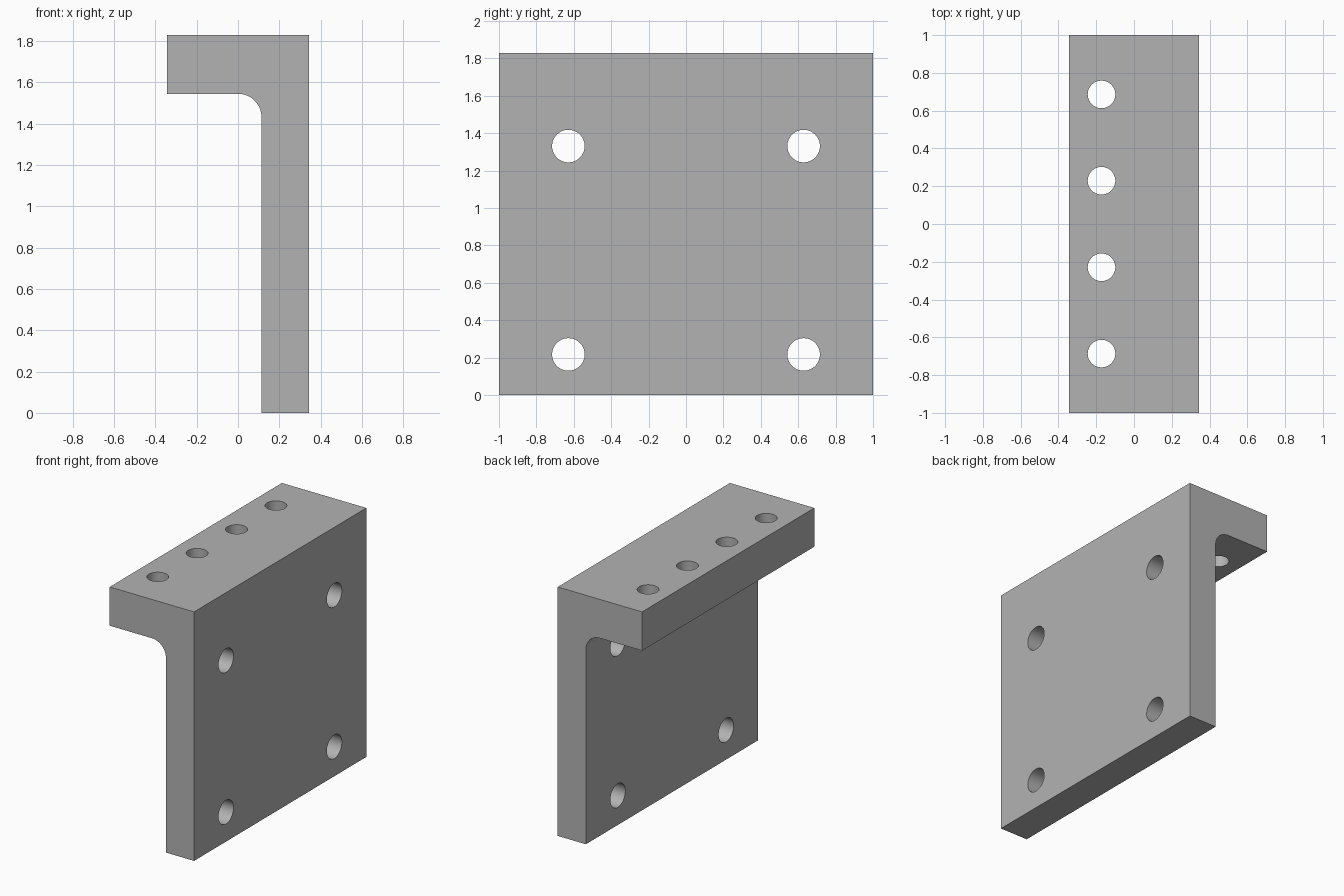
import bpy
import bmesh
from math import cos, sin, pi
from mathutils import Matrix, Vector

default = bpy.data.objects.get("Cube")
if default:
    bpy.data.objects.remove(default, do_unlink=True)

# Main dimensions
HALF_W, HALF_L, HEIGHT = 0.343, 1.0, 1.83
WALL_X, FLANGE_Z, FILLET = 0.114, 1.545, 0.114
FILLET_STEPS, BORE_SIDES = 16, 64

grey = bpy.data.materials.new("plain grey")
grey.use_nodes = True
colour = (0.45, 0.45, 0.45, 1)
grey.diffuse_color = colour
grey.node_tree.nodes["Principled BSDF"].inputs["Base Color"].default_value = colour


def make_object(name, bm):
    bmesh.ops.recalc_face_normals(bm, faces=bm.faces)
    mesh = bpy.data.meshes.new(name)
    bm.to_mesh(mesh)
    bm.free()
    obj = bpy.data.objects.new(name, mesh)
    bpy.context.collection.objects.link(obj)
    mesh.materials.append(grey)
    return obj


# Bracket: L-shaped profile with an inner fillet, extruded along y
profile = [(WALL_X, 0), (HALF_W, 0), (HALF_W, HEIGHT), (-HALF_W, HEIGHT), (-HALF_W, FLANGE_Z)]
for i in range(FILLET_STEPS + 1):
    a = pi / 2 * (1 - i / FILLET_STEPS)
    profile.append((WALL_X - FILLET + FILLET * cos(a), FLANGE_Z - FILLET + FILLET * sin(a)))
bm = bmesh.new()
face = bm.faces.new([bm.verts.new((x, -HALF_L, z)) for x, z in profile])
ext = bmesh.ops.extrude_face_region(bm, geom=[face])
bmesh.ops.translate(bm, vec=(0, 2 * HALF_L, 0),
                    verts=[v for v in ext["geom"] if isinstance(v, bmesh.types.BMVert)])
bracket = make_object("bracket", bm)

# Cutters for the bolt holes
bm = bmesh.new()


def add_bore(centre, radius, depth, along_x=False):
    turn = Matrix.Rotation(pi / 2 if along_x else 0, 4, "Y")
    bmesh.ops.create_cone(bm, cap_ends=True, segments=BORE_SIDES, radius1=radius,
                          radius2=radius, depth=depth,
                          matrix=Matrix.Translation(Vector(centre)) @ turn)


for side in (-1, 1):
    for z in (0.217, 1.331):
        add_bore((0.228, side * 0.629, z), 0.087, 0.4, along_x=True)
    for y in (0.229, 0.686):
        add_bore((-0.172, side * y, 1.69), 0.073, 0.5)
cutter = make_object("hole_cutter", bm)
cutter.hide_render = True

cut = bracket.modifiers.new("bolt holes", "BOOLEAN")
cut.operation = "DIFFERENCE"
cut.solver = "EXACT"
cut.object = cutter

# Bake the holes and drop the cutter
bpy.context.view_layer.update()
evaluated = bracket.evaluated_get(bpy.context.evaluated_depsgraph_get())
result = bpy.data.meshes.new_from_object(evaluated)
bracket.modifiers.clear()
bracket.data = result
bpy.data.objects.remove(cutter, do_unlink=True)

# Smooth only the curved faces (fillet and bores)
for poly in result.polygons:
    poly.use_smooth = max(abs(c) for c in poly.normal) < 0.9999
